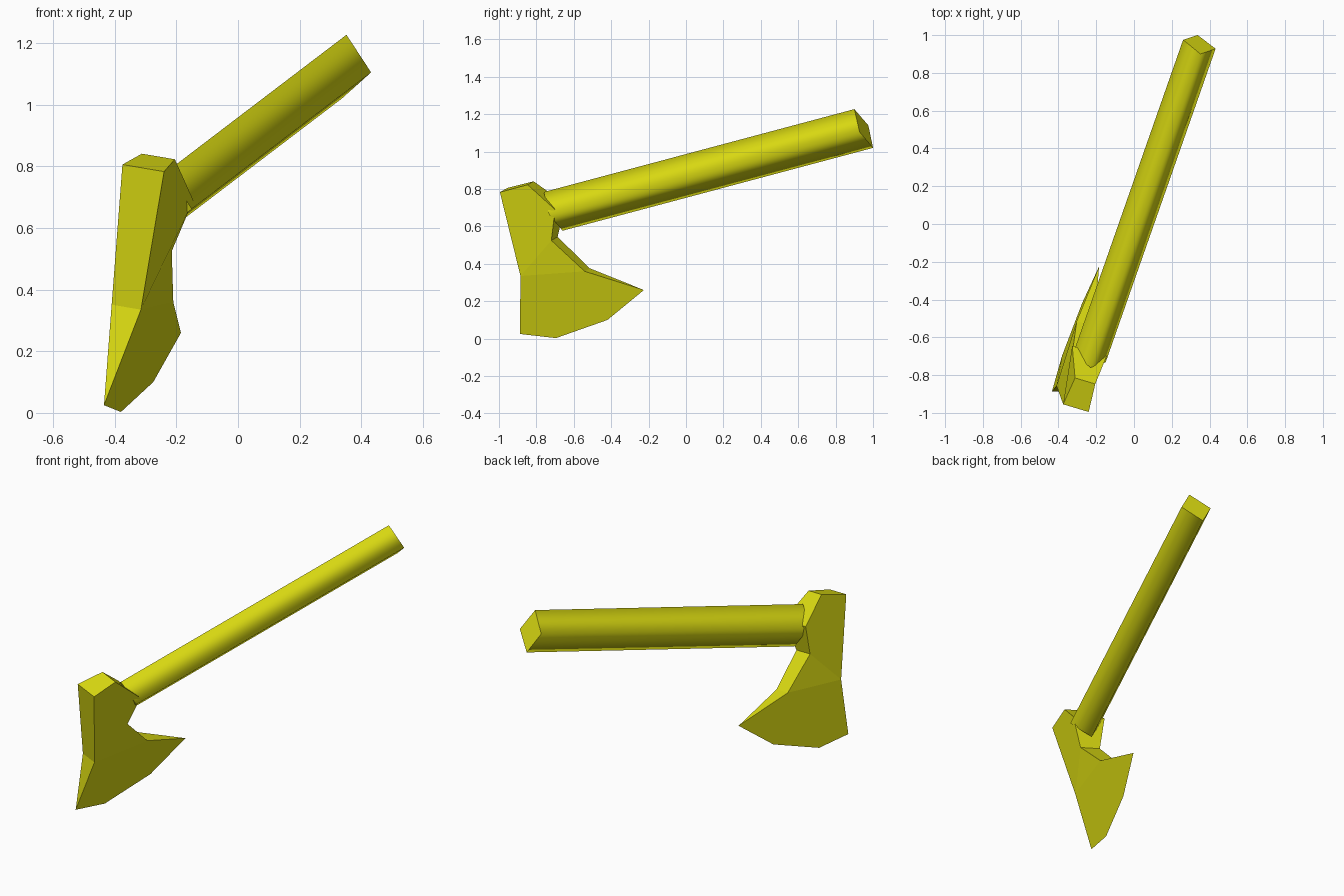
import bpy, bmesh
from mathutils import Vector

if "Cube" in bpy.data.objects:
    bpy.data.objects.remove(bpy.data.objects["Cube"])

yellow = bpy.data.materials.new("yellow")
yellow.diffuse_color = (0.72, 0.72, 0.006, 1)
yellow.use_nodes = True
yellow.node_tree.nodes["Principled BSDF"].inputs["Base Color"].default_value = yellow.diffuse_color


def build(name, points, faces, smooth_faces=()):
    """Make an object from points and faces, with normals facing out."""
    bm = bmesh.new()
    verts = [bm.verts.new(p) for p in points]
    for i, f in enumerate(faces):
        face = bm.faces.new([verts[k] for k in f])
        face.smooth = i in smooth_faces
    bmesh.ops.recalc_face_normals(bm, faces=bm.faces)
    mesh = bpy.data.meshes.new(name)
    bm.to_mesh(mesh)
    bm.free()
    mesh.materials.append(yellow)
    obj = bpy.data.objects.new(name, mesh)
    bpy.context.collection.objects.link(obj)
    return obj


# Axe head: right cheek profile, thickness at each point, sharp cutting edge
cheek = [(-0.24, -0.995, 0.783), (-0.205, -0.847, 0.823), (-0.145, -0.70, 0.69),
         (-0.215, -0.72, 0.525), (-0.21, -0.542, 0.36), (-0.315, -0.885, 0.335)]
thickness = [0.135, 0.107, 0.182, 0.112, 0.093, 0.095]
across = Vector((-1, 0.30, 0.17))
edge = [(-0.435, -0.888, 0.025), (-0.38, -0.695, 0.003),
        (-0.275, -0.42, 0.10), (-0.185, -0.225, 0.26)]
left = [Vector(p) + across * t for p, t in zip(cheek, thickness)]
# Vertices: 0-5 right cheek, 6-11 left cheek, 12-15 cutting edge
side = [(0, 1, 2, 3, 5), (5, 3, 4), (5, 4, 15, 14, 13, 12)]
faces = side + [tuple(k + 6 if k < 6 else k for k in reversed(f)) for f in side]
faces += [(a, b, b + 6, a + 6) for a, b in ((0, 1), (1, 2), (2, 3), (3, 4), (5, 0))]
faces += [(4, 15, 10), (12, 5, 11)]
build("axe_head", cheek + left + edge, faces)

# Handle: four-sided bar with softly shaded sides and flat ends
end = [Vector(p) for p in ((0.352, 0.90, 1.227), (0.432, 0.928, 1.105),
                           (0.337, 1.0, 1.02), (0.26, 0.975, 1.14))]
along = Vector((0.582, 1.66, 0.443))
start = [p - along for p in end]
sides = [(i, (i + 1) % 4, (i + 1) % 4 + 4, i + 4) for i in range(4)]
build("handle", start + end, sides + [(3, 2, 1, 0), (4, 5, 6, 7)], range(4))
